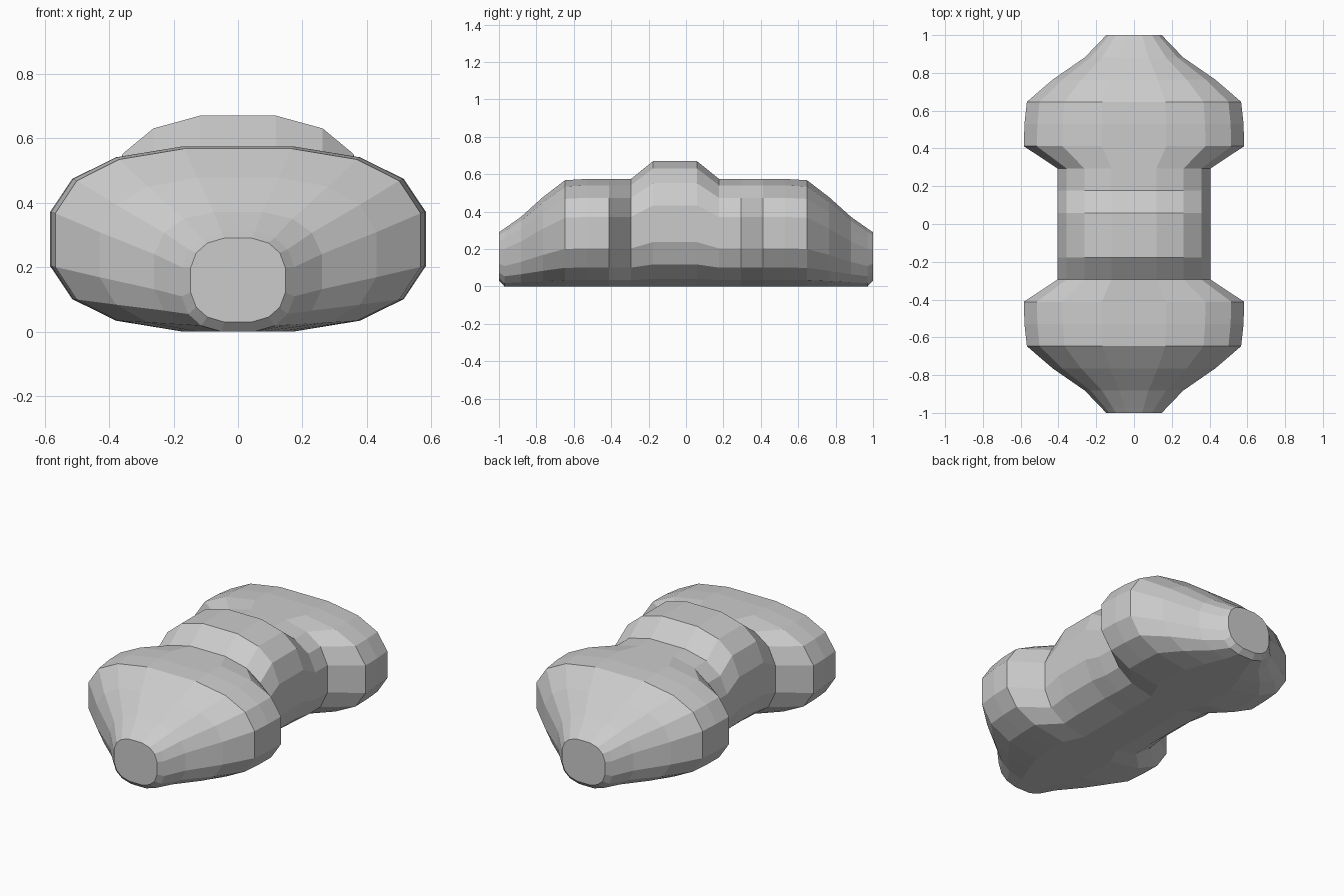
import bpy, bmesh, math

if "Cube" in bpy.data.objects:
    bpy.data.objects.remove(bpy.data.objects["Cube"])

SIDES = 16
POWER = 0.76              # squareness of the rounded cross-section
STEP = 2 / 17             # even spacing of the sections along y

# Half of the body: (distance from centre in steps, half width, bottom z, top z)
half = [(8.5, 0.147, 0.03, 0.29), (8.25, 0.175, 0.0, 0.31), (7.5, 0.26, 0.0, 0.372),
        (6.5, 0.43, 0.0, 0.478), (5.5, 0.567, 0.0, 0.568), (4.5, 0.58, 0.0, 0.575),
        (3.5, 0.583, 0.0, 0.575), (2.5, 0.405, 0.0, 0.575)]
# Raised middle band, one step off centre
middle = [(-1.5, 0.405, 0.0, 0.67), (-0.5, 0.405, 0.0, 0.67),
          (0.5, 0.405, 0.0, 0.67), (1.5, 0.405, 0.0, 0.575)]
stations = [(-s, w, b, t) for s, w, b, t in half] + middle + half[::-1]


def signed_power(v):
    return math.copysign(abs(v) ** POWER, v)


def section(bm, s, w, bottom, top):
    """Ring of vertices whose flats touch the given width and heights."""
    norm = math.cos(math.pi / SIDES) ** POWER
    mid, h = (top + bottom) / 2, (top - bottom) / 2
    ring = []
    for k in range(SIDES):
        a = 2 * math.pi * (k + 0.5) / SIDES
        ring.append(bm.verts.new((w * signed_power(math.cos(a)) / norm, s * STEP,
                                  mid + h * signed_power(math.sin(a)) / norm)))
    return ring


# Loft the rings into one closed body
bm = bmesh.new()
rings = [section(bm, *st) for st in stations]
for r0, r1 in zip(rings, rings[1:]):
    for k in range(SIDES):
        n = (k + 1) % SIDES
        bm.faces.new((r0[k], r0[n], r1[n], r1[k]))
bm.faces.new(rings[0])
bm.faces.new(rings[-1])
bmesh.ops.recalc_face_normals(bm, faces=bm.faces)
mesh = bpy.data.meshes.new("lobed_body")
bm.to_mesh(mesh)
bm.free()
bpy.context.collection.objects.link(bpy.data.objects.new("lobed_body", mesh))
